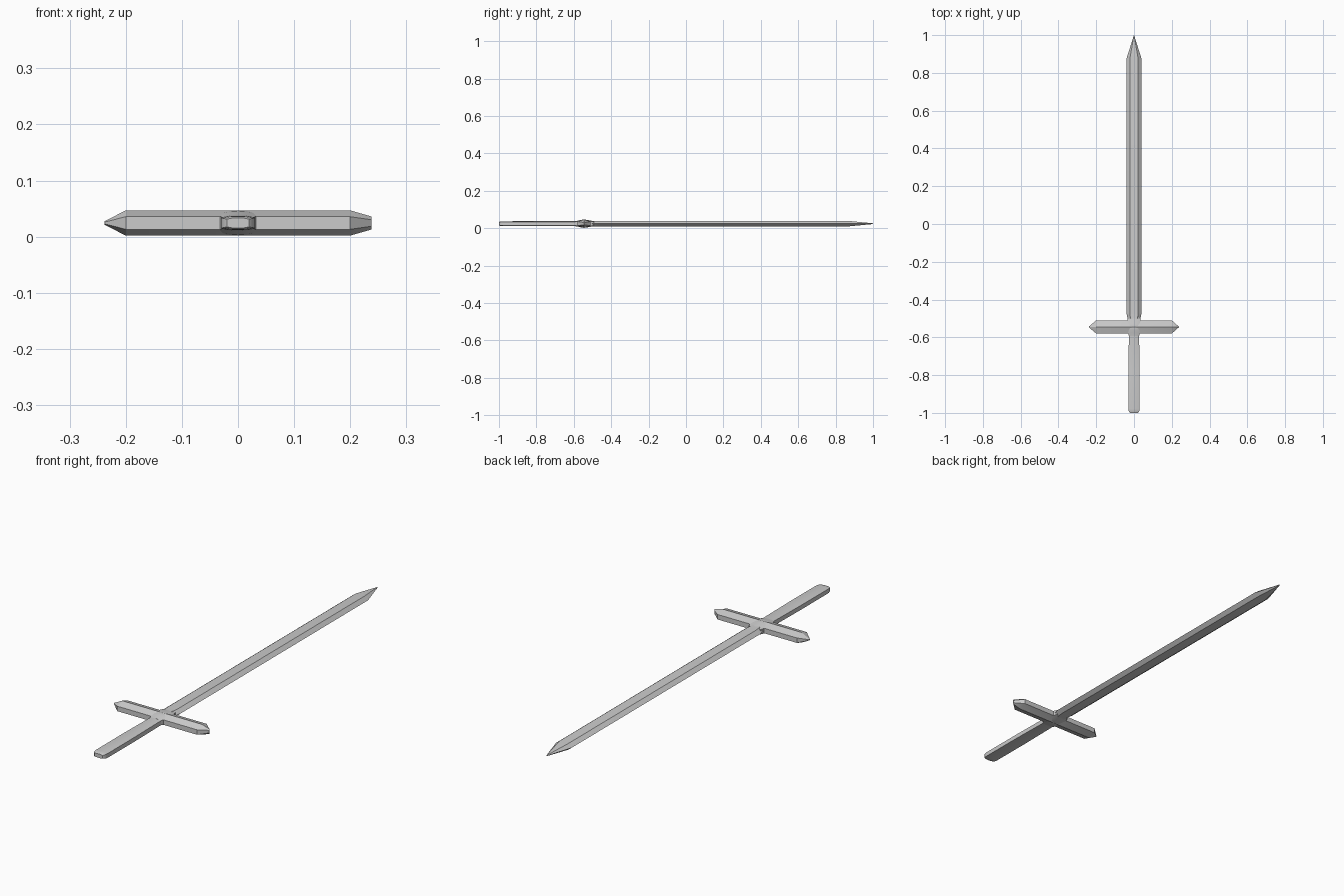
import bpy, bmesh, math

if "Cube" in bpy.data.objects:
    bpy.data.objects.remove(bpy.data.objects["Cube"])

ZC = 0.0243  # mid-height of the whole sword


def loft(name, profile, stations, place, smooth_angle):
    """Skin a unit profile (u, v) through stations (t, half_width, half_height)."""
    bm = bmesh.new()
    rings = []
    for t, w, h in stations:
        rings.append([bm.verts.new(place(t, u * w, v * h)) for u, v in profile])
    n = len(profile)
    for a, b in zip(rings, rings[1:]):
        for i in range(n):
            j = (i + 1) % n
            bm.faces.new((a[i], a[j], b[j], b[i]))
    bm.faces.new(rings[0])
    bm.faces.new(rings[-1])
    bmesh.ops.remove_doubles(bm, verts=bm.verts, dist=0.0002)
    bmesh.ops.recalc_face_normals(bm, faces=bm.faces)
    me = bpy.data.meshes.new(name)
    bm.to_mesh(me)
    bm.free()
    ob = bpy.data.objects.new(name, me)
    bpy.context.collection.objects.link(ob)
    bpy.ops.object.select_all(action='DESELECT')
    ob.select_set(True)
    bpy.context.view_layer.objects.active = ob
    bpy.ops.object.shade_smooth_by_angle(angle=math.radians(smooth_angle))
    return ob


def along_y(t, u, v):
    return (u, t, ZC + v)


def along_x(t, u, v):
    return (t, -0.545 + u, ZC + v)


# Six-sided sections: blade has its edges at the sides, guard its ridge on top
blade_section = [(1, 0), (0.55, 1), (-0.55, 1), (-1, 0), (-0.55, -1), (0.55, -1)]
guard_section = [(0, 1), (-1, 0.5), (-1, -0.5), (0, -1), (1, -0.5), (1, 0.5)]
grip_section = [(1, 0.75), (0.55, 0.96), (0, 1), (-0.55, 0.96), (-1, 0.75),
                (-1, -0.75), (-0.55, -0.96), (0, -1), (0.55, -0.96), (1, -0.75)]

# Blade with a short neck at the guard and a long point
loft("blade", blade_section,
     [(-0.53, 0.036, 0.017), (-0.505, 0.034, 0.015), (-0.49, 0.036, 0.0145),
      (-0.47, 0.0405, 0.014), (0.875, 0.04, 0.014), (1.0, 0.0005, 0.002)],
     along_y, 25)

# Cross guard: pointed left end, wedge-shaped right end
loft("cross_guard", guard_section,
     [(-0.238, 0.003, 0.003), (-0.2, 0.035, 0.0225),
      (0.2, 0.035, 0.0225), (0.238, 0.001, 0.0115)],
     along_x, 25)

# Grip, slightly narrower towards the guard, with a bevelled end
loft("grip", grip_section,
     [(-1.0, 0.020, 0.009), (-0.993, 0.027, 0.0115), (-0.978, 0.030, 0.0128),
      (-0.78, 0.030, 0.0132), (-0.59, 0.027, 0.0135), (-0.56, 0.032, 0.016)],
     along_y, 40)

# Raised collar blending the blade and grip into the guard
loft("collar", grip_section,
     [(-0.592, 0.027, 0.0136), (-0.575, 0.034, 0.0165), (-0.56, 0.036, 0.0205),
      (-0.545, 0.036, 0.0222), (-0.53, 0.036, 0.0205), (-0.505, 0.035, 0.0155),
      (-0.492, 0.030, 0.0142)],
     along_y, 40)
